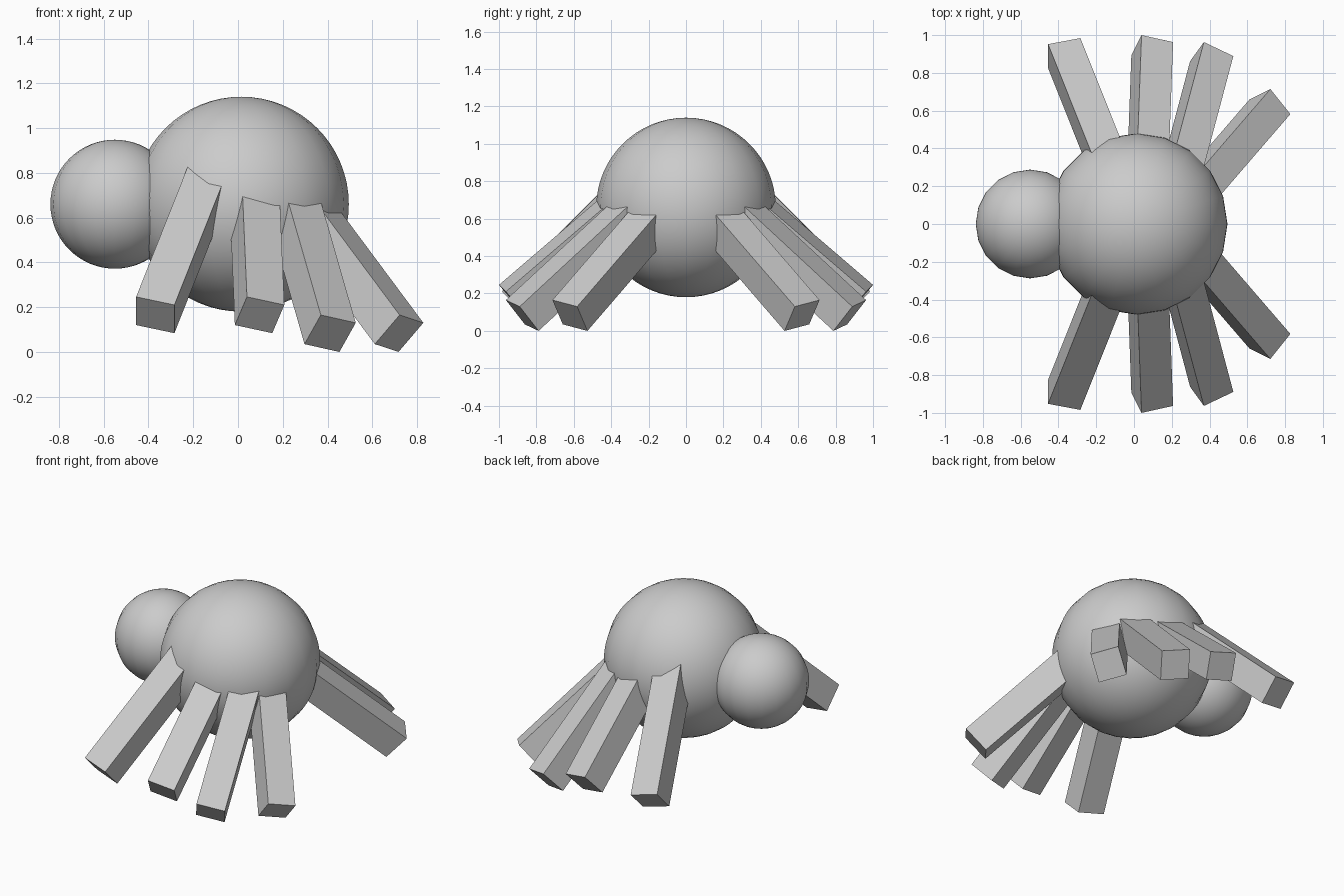
import bpy, bmesh
from mathutils import Vector

if "Cube" in bpy.data.objects:
    bpy.data.objects.remove(bpy.data.objects["Cube"])

LEG_LENGTH = 0.95


def ball(name, x, z, radius):
    bpy.ops.mesh.primitive_uv_sphere_add(segments=20, ring_count=32, radius=radius, location=(x, 0, z))
    ob = bpy.context.object
    ob.name = name
    bpy.ops.object.shade_smooth()
    return ob


def leg(name, a, b, c, side):
    """Square bar: a, b, c are three corners of the foot; it is extruded into the body."""
    a, b, c = Vector(a), Vector(b), Vector(c)
    inward = (b - a).cross(c - a).normalized() * LEG_LENGTH
    bm = bmesh.new()
    foot = bm.faces.new([bm.verts.new(p) for p in (a, b, b + c - a, c)])
    top = bmesh.ops.extrude_face_region(bm, geom=[foot], use_keep_orig=True)
    verts = [g for g in top["geom"] if isinstance(g, bmesh.types.BMVert)]
    bmesh.ops.translate(bm, vec=inward, verts=verts)
    for v in bm.verts:
        v.co.y *= side
    bmesh.ops.recalc_face_normals(bm, faces=bm.faces)
    mesh = bpy.data.meshes.new(name)
    bm.to_mesh(mesh)
    bm.free()
    ob = bpy.data.objects.new(name, mesh)
    bpy.context.collection.objects.link(ob)


# Body and head
ball("body", 0.015, 0.66, 0.48)
ball("head", -0.55, 0.66, 0.288)

# Foot corners of the four legs on the front side
feet = [
    ((-0.455, -0.952, 0.246), (-0.284, -0.984, 0.21), (-0.455, -0.825, 0.12)),
    ((0.04, -1.0, 0.246), (0.207, -0.963, 0.21), (-0.014, -0.894, 0.12)),
    ((0.37, -0.963, 0.165), (0.526, -0.889, 0.13), (0.297, -0.862, 0.035)),
    ((0.722, -0.714, 0.165), (0.828, -0.582, 0.13), (0.611, -0.659, 0.035)),
]
for i, (a, b, c) in enumerate(feet, 1):
    leg(f"near_leg_{i}", a, b, c, 1)
    leg(f"far_leg_{i}", a, b, c, -1)
